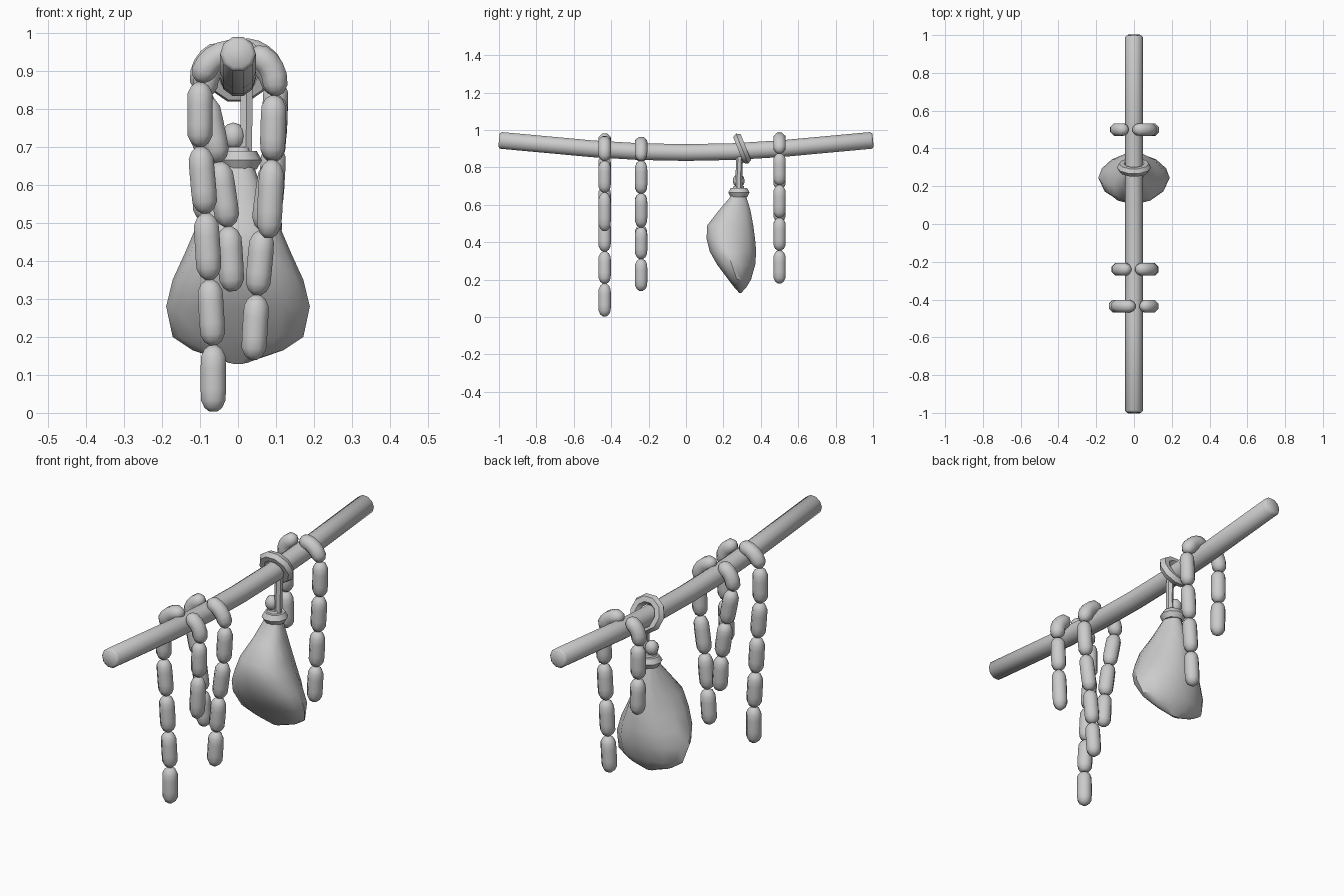
import bpy, bmesh
from math import cos, sin, pi, radians
from mathutils import Vector

if "Cube" in bpy.data.objects:
    bpy.data.objects.remove(bpy.data.objects["Cube"])


def loft(name, rings, angle=50):
    """Skin a list of equal-length point rings and cap both ends."""
    bm = bmesh.new()
    vs = [[bm.verts.new(p) for p in r] for r in rings]
    n = len(rings[0])
    for a, b in zip(vs, vs[1:]):
        for i in range(n):
            j = (i + 1) % n
            bm.faces.new((a[i], a[j], b[j], b[i]))
    bm.faces.new(vs[0][::-1])
    bm.faces.new(vs[-1])
    bmesh.ops.recalc_face_normals(bm, faces=bm.faces)
    me = bpy.data.meshes.new(name)
    bm.to_mesh(me)
    bm.free()
    ob = bpy.data.objects.new(name, me)
    bpy.context.collection.objects.link(ob)
    finish(ob, angle)
    return ob


def finish(ob, angle=50):
    bpy.ops.object.select_all(action='DESELECT')
    ob.select_set(True)
    bpy.context.view_layer.objects.active = ob
    bpy.ops.object.shade_smooth_by_angle(angle=radians(angle))


def sweep(name, pts, radii, side, n=8, angle=50):
    """Tube through planar points; side is the normal of that plane."""
    side = Vector(side)
    pts = [Vector(p) for p in pts]
    rings = []
    for i, (p, r) in enumerate(zip(pts, radii)):
        t = (pts[min(i + 1, len(pts) - 1)] - pts[max(i - 1, 0)]).normalized()
        u = t.cross(side)
        rings.append([p + r * (cos(a) * u + sin(a) * side)
                      for a in [2 * pi * (k + 0.5) / n for k in range(n)]])
    return loft(name, rings, angle)


def sausage(name, a, c, y, bulge=0.0, r=0.036):
    """Round-ended link from a to c (x, z), bowed upward by bulge."""
    a, c = Vector((a[0], y, a[1])), Vector((c[0], y, c[1]))
    d = (c - a).normalized()
    out = Vector((-d.z, 0, d.x))
    if out.z < 0:
        out = -out
    steps = [(0, .3), (.06, .7), (.17, .97), (.34, 1), (.5, 1),
             (.66, 1), (.83, .97), (.94, .7), (1, .3)]
    pts = [a.lerp(c, t) + out * bulge * 4 * t * (1 - t) for t, _ in steps]
    sweep(name, pts, [r * k for _, k in steps], (0, 1, 0), 8, 60)


# Sagging pole with slightly rounded ends
path = [(-1, .945), (-.99, .944), (-.5, .899), (-.25, .884), (0, .879),
        (.25, .884), (.5, .899), (.99, .944), (1, .945)]
sweep("pole", [(0, y, z) for y, z in path], [.037] + [.047] * 7 + [.037],
      (1, 0, 0), 10)

# Sausage chains: y, left joints, right joints, crossing point over the pole
chains = [
    (-.435, [(-.1, .87), (-.1, .7), (-.085, .525), (-.075, .35), (-.065, .178), (-.065, .003)],
     [(.095, .835), (.09, .665), (.08, .46)], (.02, .95)),
    (-.24, [(-.085, .83), (-.05, .66), (-.025, .49), (-.015, .32)],
     [(.1, .835), (.09, .66), (.065, .48), (.05, .31), (.04, .14)], (-.005, .94)),
    (.5, [(-.09, .845), (-.09, .68), (-.085, .505)],
     [(.1, .875), (.095, .705), (.085, .53), (.075, .355), (.065, .18)], (-.02, .955)),
]
for ci, (y, left, right, top) in enumerate(chains):
    for tag, joints, sx in (("left", left, -1), ("right", right, 1)):
        # link draped over the pole, then the hanging links
        sausage(f"chain{ci + 1}_{tag}_drape", (top[0] + .012 * sx, top[1]),
                joints[0], y, .028)
        for k, (a, b) in enumerate(zip(joints, joints[1:])):
            sausage(f"chain{ci + 1}_{tag}_link{k + 1}", a, b, y)

# Ham: z, half width, front y, back y
N = 14
sections = [(.70, .028, .255, .31), (.64, .045, .235, .325), (.57, .07, .175, .348),
            (.49, .11, .112, .364), (.42, .14, .108, .374), (.35, .172, .125, .38),
            (.28, .189, .165, .374), (.20, .172, .225, .35), (.155, .12, .26, .322),
            (.128, .04, .285, .295)]
rings = []
for z, w, y0, y1 in sections:
    ring = []
    for k in range(N):
        a = 2 * pi * k / N
        s, c = sin(a), cos(a)
        # broader toward the flat front, narrower at the back
        yy = (y0 + y1) / 2 + (y1 - y0) / 2 * s - .12 * (y1 - y0) * c * c
        zz = z + (.01 * c * c if z < .2 else 0)
        ring.append((w * c, yy, zz))
    rings.append(ring)
loft("ham", rings, 40)

# Bone knob above the ham
bpy.ops.mesh.primitive_uv_sphere_add(segments=8, ring_count=6, location=(-.012, .282, .728))
knob = bpy.context.object
knob.name = "ham_knob"
knob.scale = (.032, .032, .036)
finish(knob)


# Rope rings and the cord between them
def rope_ring(name, loc, rot, major, minor):
    bpy.ops.mesh.primitive_torus_add(major_segments=10, minor_segments=6, location=loc,
                                     rotation=rot, major_radius=major, minor_radius=minor)
    bpy.context.object.name = name
    finish(bpy.context.object)


rope_ring("neck_rope", (.003, .283, .665), (0, 0, 0), .032, .028)
rope_ring("pole_rope", (0, .30, .9), (radians(112), 0, 0), .066, .025)
sweep("hanging_cord", [(.02, .283, .66), (.022, .283, .76), (.022, .287, .86)],
      [.018] * 3, (0, 1, 0), 6)
